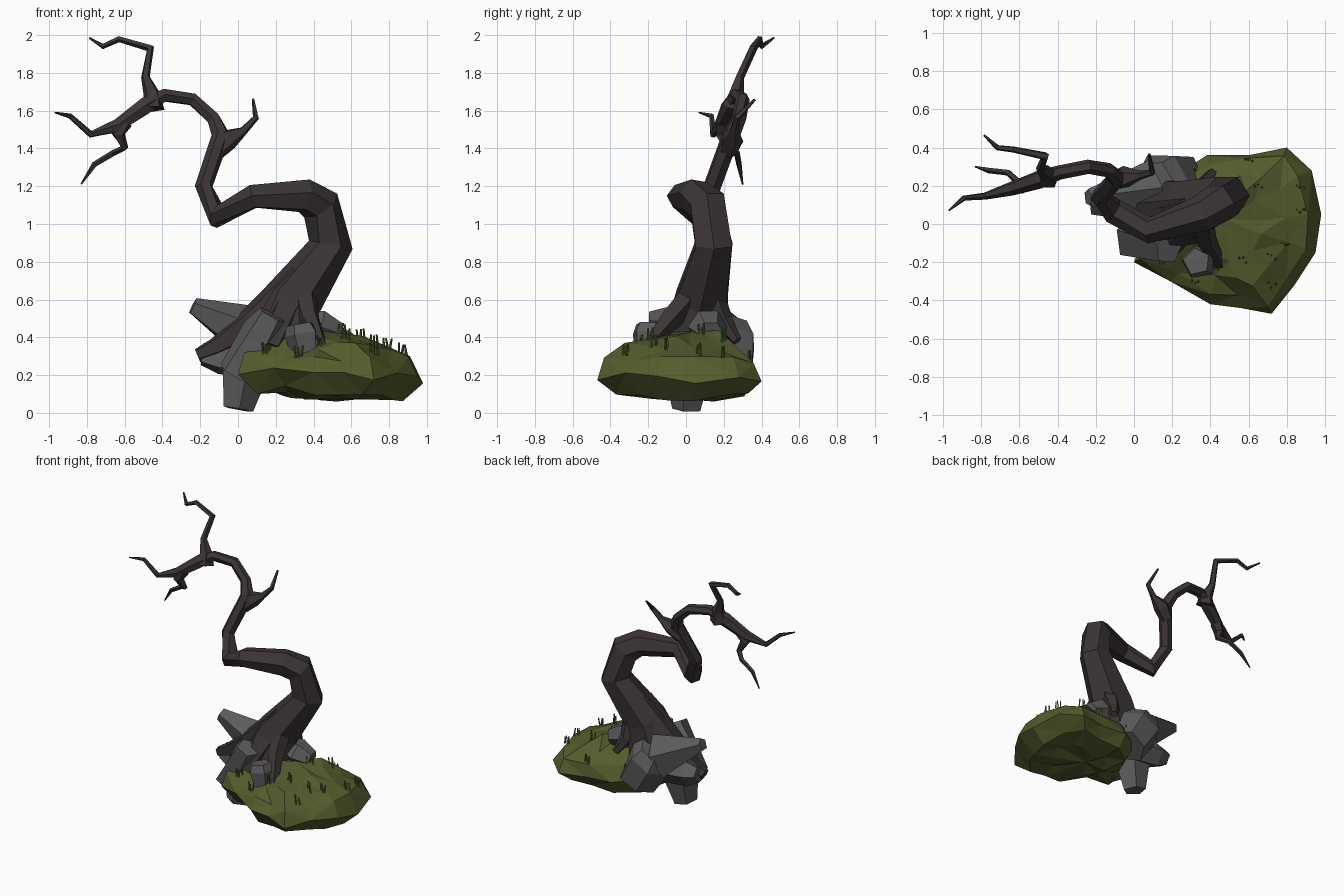
import bpy, bmesh, math, random
from mathutils import Vector, Matrix

random.seed(7)

def mat(name, rgb):
    m = bpy.data.materials.new(name)
    m.diffuse_color = (*rgb, 1)
    return m

BARK = mat("dark bark", (0.045, 0.035, 0.035))
STONE = mat("grey stone", (0.105, 0.105, 0.105))
MOSS = mat("moss green", (0.090, 0.108, 0.026))
GRASS = mat("grass green", (0.075, 0.16, 0.035))

def finish(bm, name, m):
    bmesh.ops.recalc_face_normals(bm, faces=bm.faces[:])
    me = bpy.data.meshes.new(name)
    bm.to_mesh(me)
    bm.free()
    me.materials.append(m)
    ob = bpy.data.objects.new(name, me)
    bpy.context.collection.objects.link(ob)
    return ob

def tube(name, pts, sides=6):
    """Faceted limb through (x, y, z, radius) points with mitred joints."""
    bm = bmesh.new()
    P = [Vector(p[:3]) for p in pts]
    rings, n = [], None
    for i, p in enumerate(P):
        d0 = (p - P[max(i - 1, 0)]).normalized()
        d1 = (P[min(i + 1, len(P) - 1)] - p).normalized()
        t = (d0 + d1).normalized()
        n = n or Vector((0, -1, 0.1))
        n = (n - t * n.dot(t)).normalized()
        b = t.cross(n)
        ring = []
        for k in range(sides):
            a = 2 * math.pi * (k + 0.5) / sides
            r = pts[i][3] * random.uniform(1.02, 1.14)
            ring.append(bm.verts.new(p + (n * math.cos(a) + b * math.sin(a)) * r))
        rings.append(ring)
    for r0, r1 in zip(rings, rings[1:]):
        for k in range(sides):
            j = (k + 1) % sides
            bm.faces.new((r0[k], r0[j], r1[j], r1[k]))
    bm.faces.new(rings[0])
    bm.faces.new(rings[-1])
    return finish(bm, name, BARK)

def rock(name, a, b, ra, rb, sides=5, turn=0.0):
    """Blocky convex stone running from a to b, with a skewed end."""
    bm = bmesh.new()
    a, b = Vector(a), Vector(b)
    q = (b - a).to_track_quat('Z', 'Y')
    for t, f in ((0, 0.82), (0.3, 1.05), (1, 0.85)):
        for k in range(sides):
            ang = 2 * math.pi * k / sides + turn
            r = (ra + (rb - ra) * t) * f * random.uniform(0.97, 1.1)
            bm.verts.new(a.lerp(b, t) + q @ Vector((math.cos(ang) * r, math.sin(ang) * r, 0)))
    out = bmesh.ops.convex_hull(bm, input=bm.verts[:])
    junk = [v for v in set(out["geom_interior"] + out["geom_unused"])
            if isinstance(v, bmesh.types.BMVert)]
    bmesh.ops.delete(bm, geom=junk, context='VERTS')
    bmesh.ops.dissolve_limit(bm, angle_limit=0.25, verts=bm.verts[:], edges=bm.edges[:])
    return finish(bm, name, STONE)

# Trunk: leaning base, hooked top, then a thin rising arch
tube("trunk", [(0.20, 0.05, 0.32, 0.20), (0.285, 0.08, 0.60, 0.15), (0.49, 0.15, 0.89, 0.106),
               (0.44, 0.11, 1.10, 0.098), (0.35, 0.05, 1.15, 0.09), (0.08, -0.03, 1.145, 0.066),
               (-0.11, 0.07, 1.04, 0.062), (-0.18, 0.14, 1.20, 0.044), (-0.09, 0.24, 1.47, 0.046),
               (-0.13, 0.28, 1.56, 0.036), (-0.24, 0.30, 1.66, 0.034), (-0.39, 0.27, 1.68, 0.034),
               (-0.49, 0.235, 1.625, 0.045), (-0.64, 0.185, 1.52, 0.036), (-0.78, 0.145, 1.475, 0.018),
               (-0.89, 0.135, 1.572, 0.013), (-0.97, 0.07, 1.59, 0.004)])

# Branches, widened where they leave the trunk
tube("right_branch", [(-0.12, 0.22, 1.38, 0.045), (-0.05, 0.245, 1.45, 0.055), (0.03, 0.255, 1.495, 0.022),
                      (0.095, 0.27, 1.565, 0.016), (0.08, 0.365, 1.66, 0.007)], 5)
tube("upper_branch", [(-0.455, 0.245, 1.61, 0.065), (-0.455, 0.265, 1.69, 0.042), (-0.49, 0.285, 1.78, 0.023),
                      (-0.465, 0.355, 1.93, 0.021), (-0.63, 0.39, 1.98, 0.016),
                      (-0.715, 0.40, 1.94, 0.014), (-0.785, 0.465, 1.985, 0.005)], 5)
tube("lower_branch", [(-0.60, 0.195, 1.54, 0.04), (-0.635, 0.19, 1.475, 0.034), (-0.60, 0.215, 1.405, 0.018),
                      (-0.66, 0.27, 1.375, 0.016), (-0.76, 0.28, 1.315, 0.014), (-0.83, 0.30, 1.21, 0.004)], 5)

# Roots
tube("left_root", [(0.34, 0.09, 0.71, 0.11), (0.07, 0.07, 0.46, 0.09),
                   (-0.12, 0.08, 0.345, 0.05), (-0.215, 0.08, 0.305, 0.035)], 5)
tube("front_root", [(0.34, 0.08, 0.68, 0.07), (0.375, -0.08, 0.50, 0.055), (0.45, -0.215, 0.34, 0.028)], 5)
tube("front_left_root", [(0.30, 0.07, 0.66, 0.09), (0.22, -0.05, 0.47, 0.08), (0.17, -0.13, 0.34, 0.06)], 5)
tube("back_root", [(0.36, 0.13, 0.66, 0.06), (0.36, 0.20, 0.48, 0.045), (0.41, 0.27, 0.38, 0.025)], 5)

# Rocks around the base
rock("front_slab_rock", (0.18, -0.13, 0.52), (0.0, -0.07, 0.20), 0.095, 0.135, 5, 0.4)
rock("bottom_rock", (0.05, 0.02, 0.30), (0.0, 0.005, 0.02), 0.13, 0.09, 5, 0.2)
rock("left_high_rock", (-0.24, 0.14, 0.565), (0.08, 0.18, 0.41), 0.055, 0.18, 5, 0.3)
rock("left_low_rock", (-0.19, 0.11, 0.31), (0.12, 0.10, 0.28), 0.075, 0.12, 5)
rock("back_rock", (0.10, 0.22, 0.46), (0.25, 0.22, 0.20), 0.14, 0.16, 6, 0.5)
rock("small_front_rock", (0.33, -0.195, 0.47), (0.36, -0.20, 0.30), 0.085, 0.085, 5, 0.9)
rock("small_right_rock", (0.38, 0.11, 0.47), (0.53, 0.13, 0.42), 0.10, 0.08, 6)

# Moss mound: one ground outline stacked as jittered rings
OUTLINE = [(0.0, -0.20), (0.19, -0.30), (0.40, -0.42), (0.56, -0.44), (0.72, -0.47), (0.84, -0.32),
           (0.95, -0.15), (0.98, 0.05), (0.93, 0.28), (0.80, 0.40), (0.60, 0.36), (0.38, 0.36),
           (0.20, 0.24), (0.08, 0.0)]
CX, CY = 0.47, 0.0
LEVELS = [(0.45, -0.12), (0.80, -0.10), (1.0, 0.0), (0.90, 0.085), (0.66, 0.15), (0.38, 0.205)]

def edge_z(x):
    return 0.225 - 0.04 * x

bm = bmesh.new()
rings = []
for s, dz in LEVELS:
    ring = []
    for x, y in OUTLINE:
        j = 0.0 if s == 1 else 0.06
        px = CX + (x - CX) * (s + random.uniform(-j, j))
        py = CY + (y - CY) * (s + random.uniform(-j, j))
        pz = edge_z(px) + dz + random.uniform(-0.03, 0.03)
        ring.append(bm.verts.new((px, py, max(pz, 0.06))))
    rings.append(ring)
N = len(OUTLINE)
for r0, r1 in zip(rings, rings[1:]):
    for k in range(N):
        j = (k + 1) % N
        bm.faces.new((r0[k], r0[j], r1[j], r1[k]))
for ring, z in ((rings[0], 0.07), (rings[-1], 0.43)):
    c = bm.verts.new((CX, CY + 0.03, z))
    for k in range(N):
        bm.faces.new((ring[k], ring[(k + 1) % N], c))
bmesh.ops.triangulate(bm, faces=bm.faces[:])
moss = finish(bm, "moss_mound", MOSS)

# Grass tufts dropped onto the mound
bpy.context.view_layer.update()
bm = bmesh.new()
TUFTS = [(0.15, -0.20), (0.32, -0.30), (0.42, -0.24), (0.57, -0.19), (0.72, -0.17), (0.72, -0.32),
         (0.79, -0.10), (0.87, 0.07), (0.87, 0.20), (0.65, 0.20), (0.60, 0.33), (0.30, 0.27), (0.55, 0.08)]
for tx, ty in TUFTS:
    hit, loc, _, _ = moss.ray_cast(Vector((tx, ty, 2)), Vector((0, 0, -1)))
    if not hit:
        continue
    for k in range(3):
        base = loc + Vector((0.018 * (k - 1), random.uniform(-0.015, 0.015), 0.02))
        h = random.uniform(0.05, 0.085)
        lean = Matrix.Rotation(random.uniform(-0.2, 0.2), 4, 'Y')
        bmesh.ops.create_cone(bm, cap_ends=True, segments=4, radius1=0.007, radius2=0.005,
                              depth=h, matrix=Matrix.Translation(base) @ lean)
finish(bm, "grass_tufts", GRASS)
